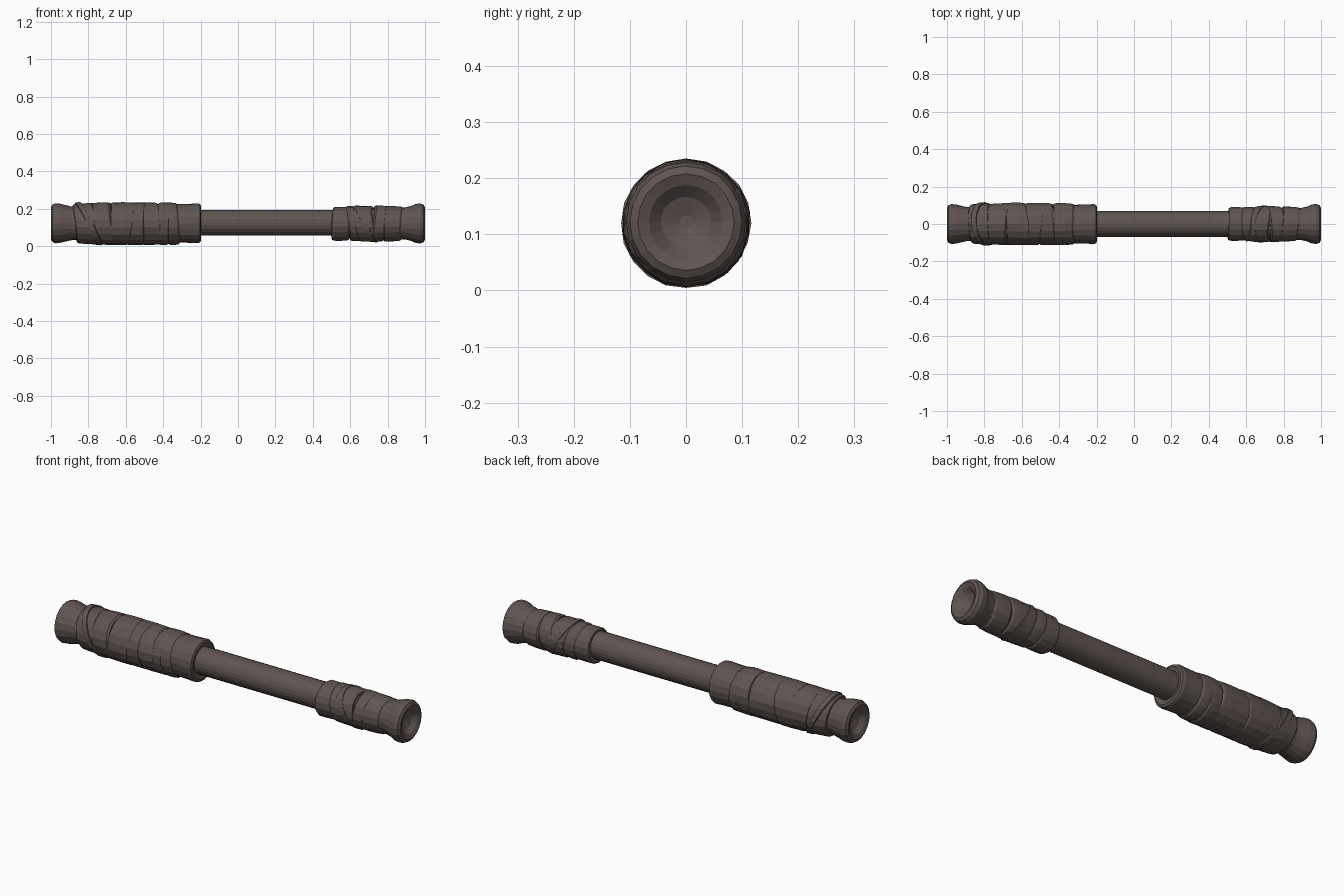
import bpy, bmesh, math, random

if "Cube" in bpy.data.objects:
    bpy.data.objects.remove(bpy.data.objects["Cube"])
random.seed(4)
CZ = 0.122

leather = bpy.data.materials.new("dark brown")
leather.diffuse_color = (0.115, 0.090, 0.083, 1)
leather.use_nodes = True
leather.node_tree.nodes["Principled BSDF"].inputs["Base Color"].default_value = leather.diffuse_color


def lathe(name, profile, sides=20, tilt=0.0, phase=0.0, jitter=0.0, cz=CZ, closed=False):
    """Revolve (x, radius) points about the x axis; tilt shears the rings."""
    bm = bmesh.new()
    wobble = [1 + random.uniform(-jitter, jitter) for _ in range(sides)]
    rings = []
    for x, r in profile:
        ring = []
        for i in range(sides):
            a = 2 * math.pi * i / sides
            rr = r * wobble[i]
            ring.append(bm.verts.new((x + tilt * math.cos(a - phase),
                                      rr * math.sin(a), cz + rr * math.cos(a))))
        rings.append(ring)
    pairs = list(zip(rings, rings[1:]))
    if closed:
        pairs.append((rings[-1], rings[0]))
    for a, b in pairs:
        for i in range(sides):
            j = (i + 1) % sides
            bm.faces.new((a[i], a[j], b[j], b[i]))
    if not closed:
        bm.faces.new(rings[0])
        bm.faces.new(rings[-1])
    bmesh.ops.recalc_face_normals(bm, faces=bm.faces)
    me = bpy.data.meshes.new(name)
    bm.to_mesh(me)
    bm.free()
    me.materials.append(leather)
    ob = bpy.data.objects.new(name, me)
    bpy.context.collection.objects.link(ob)
    return ob


def band(name, x0, x1, r0, r1, tilt, phase, core):
    """One turn of wrapping with rounded, tucked-in edges."""
    e = 0.012
    mid = (x0 + x1) / 2
    lathe(name, [(x0, core), (x0 + 0.003, r0 - 0.006), (x0 + e, r0), (mid, (r0 + r1) / 2 + 0.001),
                 (x1 - e, r1), (x1 - 0.002, r1 - 0.007), (x1, core)],
          18, tilt, math.radians(phase), 0.012, CZ - 0.002)


# Bare shaft
lathe("shaft", [(-0.3, 0.069), (0.6, 0.069)], 24, cz=0.125)

# Flared end caps with a dished centre
for side, waist, inner in ((-1, 0.090, 0.84), (1, 0.085, 0.84)):
    pts = [(inner, waist), (0.89, waist), (0.925, waist + 0.008), (0.95, 0.104),
           (0.975, 0.107), (0.992, 0.100), (1.0, 0.086), (0.992, 0.066),
           (0.972, 0.045), (0.960, 0.012)]
    lathe("left_cap" if side < 0 else "right_cap",
          [(side * x, r) for x, r in pts], 20, jitter=0.006)

# Cores and collars of the grips
lathe("left_core", [(-0.86, 0.098), (-0.30, 0.098)], 18)
lathe("right_core", [(0.53, 0.078), (0.87, 0.082)], 18)
lathe("left_collar", [(-0.36, 0.098), (-0.33, 0.103), (-0.25, 0.105), (-0.215, 0.107),
                      (-0.203, 0.103), (-0.198, 0.092), (-0.205, 0.066)], 20, jitter=0.008)

# Long grip wrapping: start, end, radius start/end, tilt, tilt direction
left = [(-0.875, -0.76, 0.106, 0.111, 0.012, 200), (-0.79, -0.66, 0.108, 0.113, 0.020, 150),
        (-0.70, -0.57, 0.113, 0.114, 0.020, 320), (-0.61, -0.49, 0.111, 0.113, 0.014, 60),
        (-0.52, -0.42, 0.113, 0.112, 0.014, 240), (-0.44, -0.36, 0.111, 0.113, 0.010, 20),
        (-0.38, -0.315, 0.113, 0.110, 0.006, 180)]
for i, b in enumerate(left):
    band(f"left_wrap_{i}", *b, 0.085)

# Short grip wrapping
right = [(0.502, 0.60, 0.090, 0.089, 0.004, 30), (0.585, 0.66, 0.094, 0.091, 0.014, 200),
         (0.63, 0.74, 0.095, 0.096, 0.022, 140), (0.71, 0.80, 0.097, 0.093, 0.018, 330),
         (0.78, 0.882, 0.095, 0.090, 0.010, 60)]
for i, b in enumerate(right):
    band(f"right_wrap_{i}", *b, 0.066)

# Steep diagonal straps crossing the wraps
for name, x, w, r, t, ph in (("left_strap", -0.80, 0.035, 0.115, 0.058, 190),
                             ("right_strap", 0.685, 0.03, 0.098, 0.05, 170)):
    lathe(name, [(x - w / 2, r - 0.02), (x - w / 2 + 0.004, r), (x + w / 2 - 0.004, r + 0.001),
                 (x + w / 2, r - 0.02)], 20, t, math.radians(ph), 0.008, CZ - 0.002, True)
